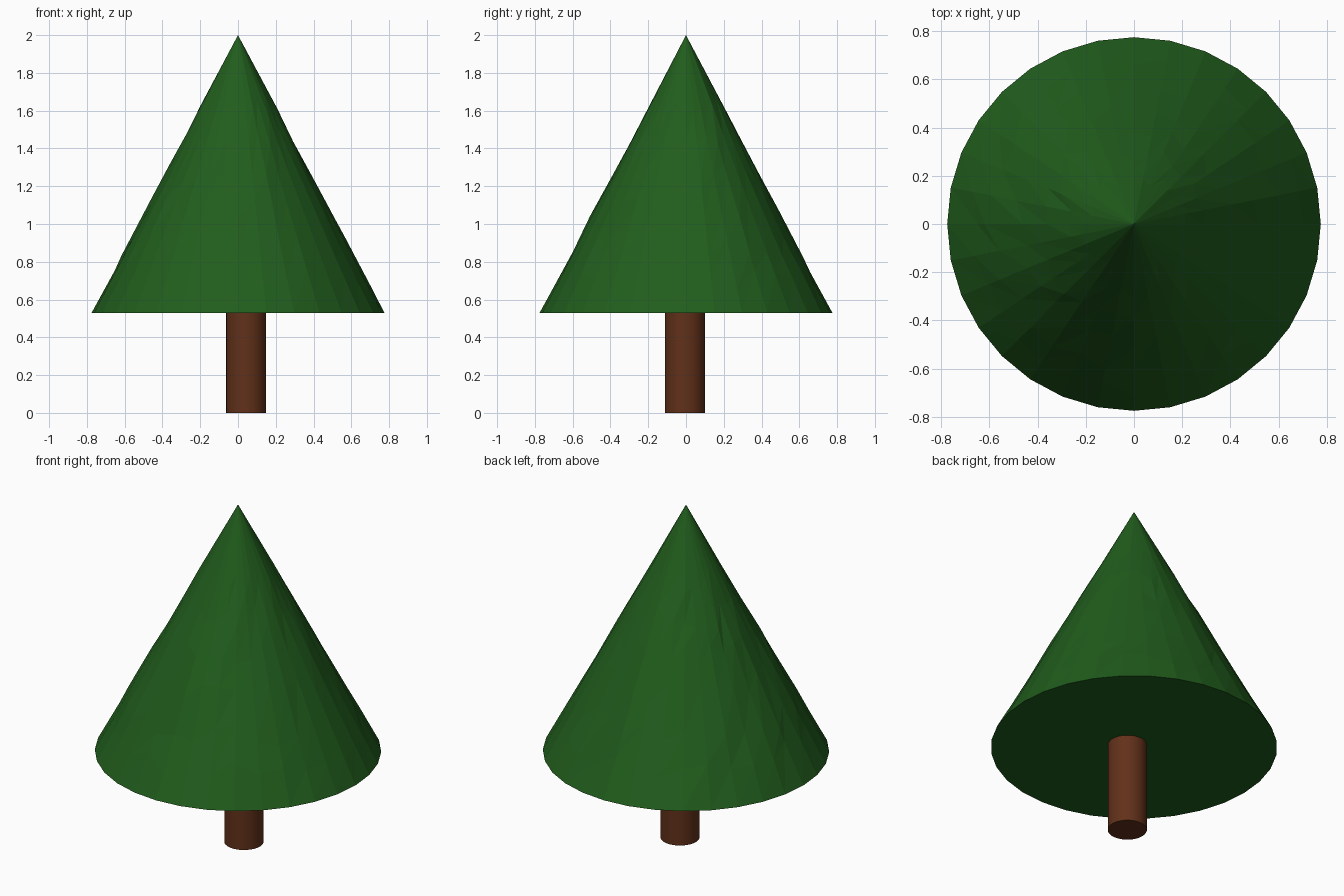
import bpy, bmesh, random
from math import sin, cos, pi

if "Cube" in bpy.data.objects:
    bpy.data.objects.remove(bpy.data.objects["Cube"])

random.seed(4)
SIDES = 32


def material(name, color):
    m = bpy.data.materials.new(name)
    m.diffuse_color = (*color, 1)
    m.use_nodes = True
    m.node_tree.nodes["Principled BSDF"].inputs["Base Color"].default_value = m.diffuse_color
    return m


# Foliage: 32-sided cone whose faces are slightly dented
R, Z0, Z1 = 0.775, 0.53, 2.0
bm = bmesh.new()
rings = []
for t in (0, 0.12, 0.24, 0.37, 0.5, 0.62, 0.74):
    ring = []
    for i in range(SIDES):
        a = 2 * pi * i / SIDES
        h, dent = t, 0
        if t:
            h += random.uniform(-0.04, 0.04)
            dent = random.uniform(-0.003, 0.006)
        r = R * (1 - h) - dent
        ring.append(bm.verts.new((r * cos(a), r * sin(a), Z0 + h * (Z1 - Z0))))
    rings.append(ring)
tip = bm.verts.new((0, 0, Z1))
for i in range(SIDES):
    j = (i + 1) % SIDES
    for lo, hi in zip(rings, rings[1:]):
        bm.faces.new((lo[i], lo[j], hi[j]))
        bm.faces.new((lo[i], hi[j], hi[i]))
    bm.faces.new((rings[-1][i], rings[-1][j], tip))
bm.faces.new(rings[0][::-1])
mesh = bpy.data.meshes.new("foliage")
bm.to_mesh(mesh)
bm.free()
foliage = bpy.data.objects.new("foliage", mesh)
bpy.context.collection.objects.link(foliage)
mesh.materials.append(material("leaf_green", (0.015, 0.11, 0.012)))

# Trunk: smooth cylinder, slightly off centre
bpy.ops.mesh.primitive_cylinder_add(vertices=32, radius=0.106, depth=0.54,
                                    location=(0.043, -0.005, 0.27))
trunk = bpy.context.object
trunk.name = "trunk"
bpy.ops.object.shade_smooth_by_angle()
trunk.data.materials.append(material("bark_brown", (0.12, 0.03, 0.01)))
